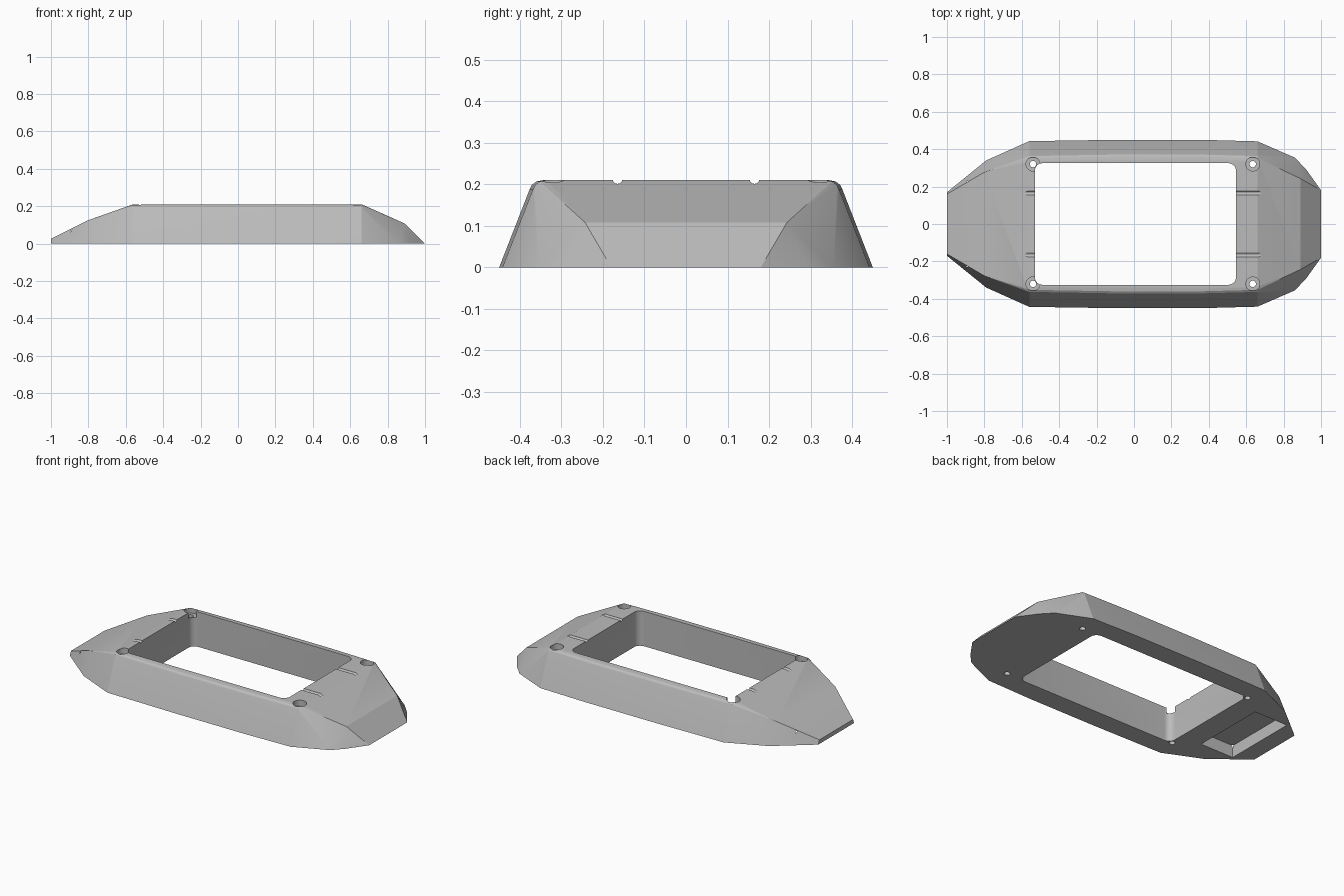
import bpy, bmesh, math

old = bpy.data.objects.get("Cube")
if old:
    bpy.data.objects.remove(old, do_unlink=True)

grey = bpy.data.materials.new("light grey plastic")
grey.use_nodes = True
grey.diffuse_color = (0.5, 0.5, 0.5, 1)
grey.node_tree.nodes["Principled BSDF"].inputs["Base Color"].default_value = (0.5, 0.5, 0.5, 1)


def to_object(bm, name):
    bmesh.ops.recalc_face_normals(bm, faces=bm.faces)
    mesh = bpy.data.meshes.new(name)
    bm.to_mesh(mesh)
    bm.free()
    mesh.materials.append(grey)
    ob = bpy.data.objects.new(name, mesh)
    bpy.context.collection.objects.link(ob)
    return ob


def prism(name, outline, z0, z1):
    bm = bmesh.new()
    base = bm.faces.new([bm.verts.new((x, y, z0)) for x, y in outline])
    top = bmesh.ops.extrude_face_region(bm, geom=[base])["geom"]
    for v in top:
        if isinstance(v, bmesh.types.BMVert):
            v.co.z = z1
    return to_object(bm, name)


def circle(x, y, r, n=28):
    return [(x + r * math.cos(math.tau * i / n), y + r * math.sin(math.tau * i / n)) for i in range(n)]


def rounded_rect(x0, x1, y0, y1, r, n=8):
    pts = []
    corners = [(x1 - r, y1 - r), (x0 + r, y1 - r), (x0 + r, y0 + r), (x1 - r, y0 + r)]
    for k, (cx, cy) in enumerate(corners):
        for i in range(n + 1):
            a = math.pi / 2 * (k + i / n)
            pts.append((cx + r * math.cos(a), cy + r * math.sin(a)))
    return pts


# Faceted shell: footprint, sloping deck and softened top rim, wrapped as a hull
footprint = [(-1, 0.17), (-0.79, 0.34), (-0.56, 0.443), (-0.1, 0.45), (0.36, 0.45),
             (0.66, 0.442), (0.86, 0.355), (0.92, 0.292), (1, 0.18)]
deck = [(-1, 0.16, 0.025), (-0.8, 0.277, 0.125), (0.89, 0.243, 0.108)]
rim_round = [(0.017, 0.187), (0.011, 0.199), (0, 0.207), (-0.015, 0.21)]
rim_stations = [(-0.56, 0.352), (-0.1, 0.36), (0.36, 0.36), (0.66, 0.352)]

points = [(x, y, 0) for x, y in footprint] + deck
points += [(x, w + dy, z) for x, w in rim_stations for dy, z in rim_round]
bm = bmesh.new()
for x, y, z in points:
    for side in (1, -1):
        bm.verts.new((x, y * side, z))
hull = bmesh.ops.convex_hull(bm, input=bm.verts)
spare = {g for g in hull["geom_interior"] + hull["geom_unused"] if isinstance(g, bmesh.types.BMVert)}
bmesh.ops.delete(bm, geom=list(spare), context="VERTS")
bmesh.ops.dissolve_limit(bm, angle_limit=math.radians(0.2), verts=bm.verts, edges=bm.edges)
body = to_object(bm, "bezel_frame")

# Window opening and underside pocket
cutters = [
    prism("window_cutter", rounded_rect(-0.53, 0.545, -0.325, 0.325, 0.04), -0.1, 0.4),
    prism("pocket_cutter", [(-0.895, -0.229), (-0.67, -0.229), (-0.67, 0.229), (-0.895, 0.229)], -0.1, 0.074),
]
for side in (1, -1):
    # Screw holes with counterbores
    for x in (-0.54, 0.635):
        cutters.append(prism("screw_hole_cutter", circle(x, 0.32 * side, 0.017), -0.1, 0.4))
        cutters.append(prism("counterbore_cutter", circle(x, 0.32 * side, 0.037), 0.175, 0.4))
    # Shallow grooves across the deck
    groove = prism("groove_cutter", circle(0, 0, 0.012, 12), -0.59, 0.7)
    for v in groove.data.vertices:
        x, y, z = v.co
        v.co = (z, y + 0.165 * side, x + 0.213)
    bm = bmesh.new()
    bm.from_mesh(groove.data)
    bmesh.ops.recalc_face_normals(bm, faces=bm.faces)
    bm.to_mesh(groove.data)
    bm.free()
    cutters.append(groove)

bpy.ops.object.select_all(action="DESELECT")
bpy.context.view_layer.objects.active = body
body.select_set(True)
for cutter in cutters:
    mod = body.modifiers.new("cut", "BOOLEAN")
    mod.operation = "DIFFERENCE"
    mod.solver = "EXACT"
    mod.object = cutter
    bpy.ops.object.modifier_apply(modifier=mod.name)
    bpy.data.objects.remove(cutter, do_unlink=True)

bpy.ops.object.shade_smooth_by_angle(angle=math.radians(20))
